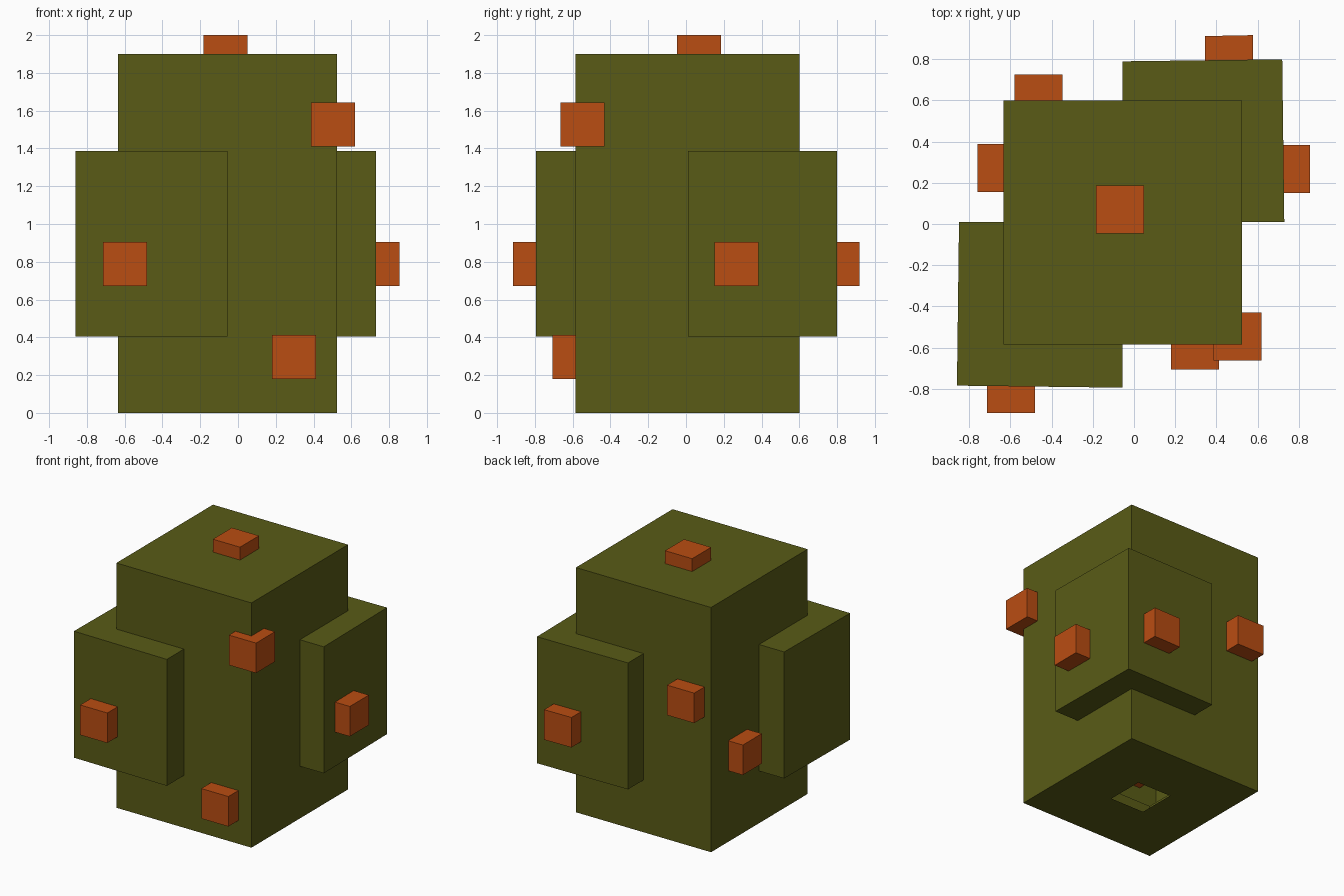
import bpy, bmesh

if "Cube" in bpy.data.objects:
    bpy.data.objects.remove(bpy.data.objects["Cube"])


def material(name, color):
    m = bpy.data.materials.new(name)
    m.diffuse_color = color
    m.use_nodes = True
    m.node_tree.nodes["Principled BSDF"].inputs["Base Color"].default_value = m.diffuse_color
    return m


def finish(name, bm, mat):
    mesh = bpy.data.meshes.new(name)
    bm.to_mesh(mesh)
    bm.free()
    mesh.materials.append(mat)
    ob = bpy.data.objects.new(name, mesh)
    bpy.context.collection.objects.link(ob)
    return ob


olive = material("olive", (0.1, 0.105, 0.008, 1))
orange = material("orange", (0.49, 0.074, 0.006, 1))

X0, X1, Y0, Y1 = -0.635, 0.525, -0.585, 0.60     # main block
XM, YM = -0.055, 0.01                            # where the lobes end
Z = (0.0, 0.405, 1.387, 1.9)                     # levels

block = [(X0, Y0), (X1, Y0), (X1, Y1), (X0, Y1)]
# outer outlines of the two slightly skewed lobes, counter-clockwise
front_lobe = [(X0, YM), (-0.85, YM), (-0.86, -0.785), (XM, -0.795), (XM, Y0)]
back_lobe = [(X1, YM), (0.73, YM), (0.72, 0.80), (XM, 0.79), (XM, Y1)]

# Body: one hollow skin, wider in the middle
bm = bmesh.new()


def face(points, z):
    bm.faces.new([bm.verts.new((x, y, z)) for x, y in points])


def walls(outline, z0, z1):
    for (ax, ay), (bx, by) in zip(outline, outline[1:] + outline[:1]):
        bm.faces.new([bm.verts.new(p) for p in
                      ((ax, ay, z0), (bx, by, z0), (bx, by, z1), (ax, ay, z1))])


walls(block, Z[0], Z[1])
walls(front_lobe + [(X1, Y0)] + back_lobe + [(X0, Y1)], Z[1], Z[2])
walls(block, Z[2], Z[3])
for lobe, corner in ((front_lobe, (X0, Y0)), (back_lobe, (X1, Y1))):
    ledge = lobe + [corner]
    face(ledge[::-1], Z[1])
    face(ledge, Z[2])
face(block, Z[3])

# Bottom with a square opening
hole = [(-0.20, -0.14), (0.09, -0.14), (0.09, 0.155), (-0.20, 0.155)]
for i in range(4):
    j = (i + 1) % 4
    face([block[j], block[i], hole[i], hole[j]], Z[0])
bmesh.ops.remove_doubles(bm, verts=bm.verts, dist=0.0005)
finish("body", bm, olive)

# Small orange cubes set into the sides (centres)
S = 0.233
cubes = {
    "top_cube": (-0.067, 0.07, 2.0 - S / 2),
    "front_lobe_cube": (-0.597, -0.917 + S / 2, 0.787),
    "front_low_cube": (0.296, -0.707 + S / 2, 0.297),
    "corner_cube": (0.503, -0.547, 1.527),
    "right_cube": (0.855 - S / 2, 0.267, 0.787),
    "back_lobe_cube": (0.461, 0.915 - S / 2, 0.787),
    "left_cube": (-0.76 + S / 2, 0.272, 0.668),
    "back_cube": (-0.463, 0.727 - S / 2, 1.152),
}
for name, centre in cubes.items():
    bm = bmesh.new()
    bmesh.ops.create_cube(bm, size=S)
    if name == "back_lobe_cube":          # slightly skewed top edge
        for v in bm.verts:
            v.co.y += 0.02 * v.co.x
    ob = finish(name, bm, orange)
    ob.location = centre
